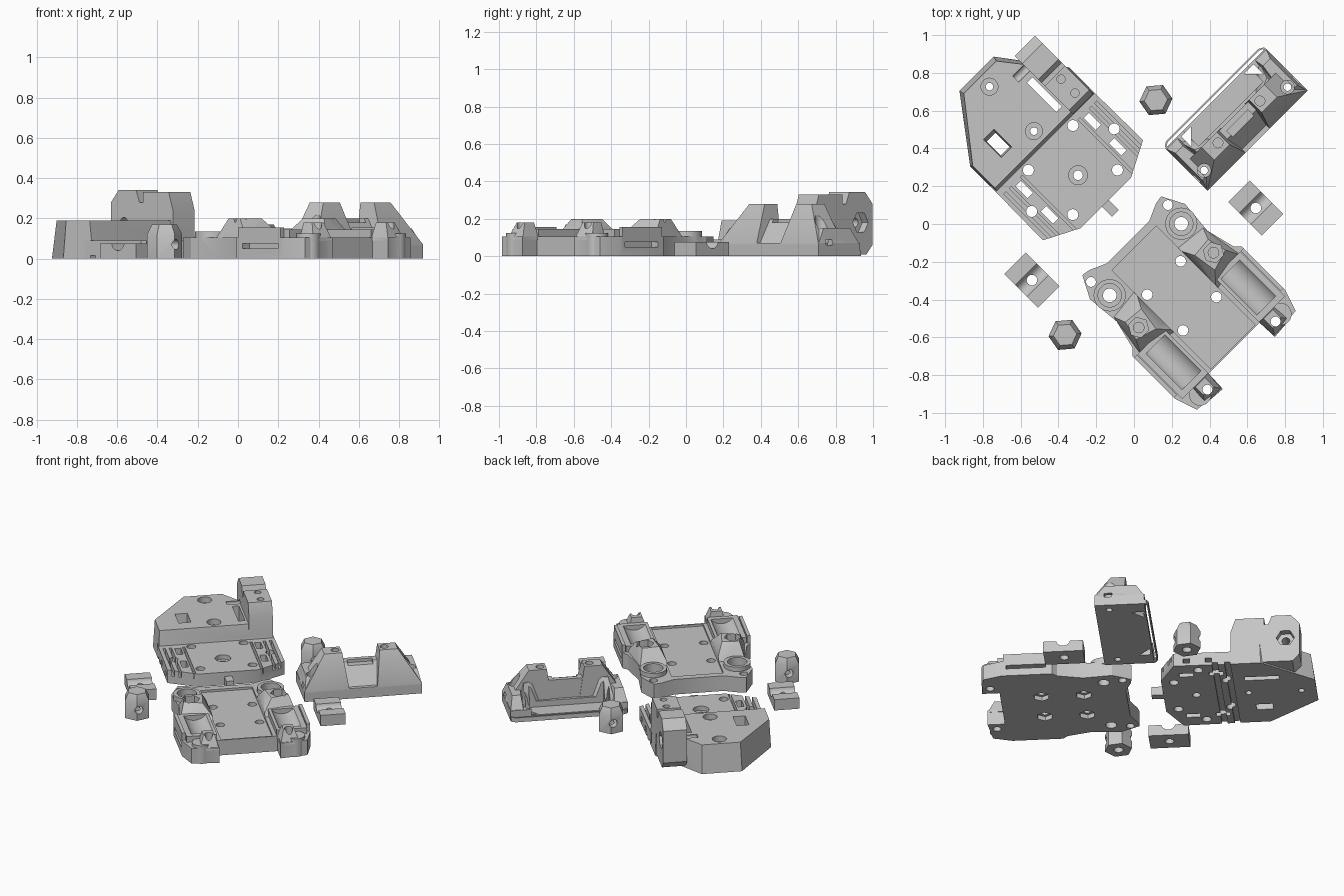
import bpy, bmesh, math
from mathutils import Matrix, Vector

if "Cube" in bpy.data.objects:
    bpy.data.objects.remove(bpy.data.objects["Cube"])

grey = bpy.data.materials.new("printed_grey")
grey.diffuse_color = (0.56, 0.56, 0.56, 1)
grey.use_nodes = True
grey.node_tree.nodes["Principled BSDF"].inputs["Base Color"].default_value = grey.diffuse_color
TURN = Matrix.Rotation(math.radians(45), 4, 'Z')   # all parts lie diagonally


def to_object(bm, name="piece"):
    bmesh.ops.recalc_face_normals(bm, faces=bm.faces)
    me = bpy.data.meshes.new(name)
    bm.to_mesh(me)
    bm.free()
    ob = bpy.data.objects.new(name, me)
    bpy.context.collection.objects.link(ob)
    return ob


def hull(pts):
    bm = bmesh.new()
    for p in pts:
        bm.verts.new(p)
    bmesh.ops.convex_hull(bm, input=bm.verts[:])
    bmesh.ops.dissolve_limit(bm, angle_limit=0.01, verts=bm.verts[:], edges=bm.edges[:])
    return to_object(bm)


def frustum(low, z0, high, z1):
    return hull([(x, y, z0) for x, y in low] + [(x, y, z1) for x, y in high])


def extrude(pts, offset):
    bm = bmesh.new()
    f = bm.faces.new([bm.verts.new(p) for p in pts])
    r = bmesh.ops.extrude_face_region(bm, geom=[f])
    bmesh.ops.translate(bm, verts=[v for v in r['geom'] if isinstance(v, bmesh.types.BMVert)],
                        vec=Vector(offset))
    return to_object(bm)


def prism(outline, z0, z1):
    return extrude([(x, y, z0) for x, y in outline], (0, 0, z1 - z0))


def box(x0, x1, y0, y1, z0, z1):
    return prism([(x0, y0), (x1, y0), (x1, y1), (x0, y1)], z0, z1)


def ngon(x, y, r, n=24, turn=0.0):
    return [(x + r * math.cos(turn + math.tau * i / n), y + r * math.sin(turn + math.tau * i / n))
            for i in range(n)]


def cyl(x, y, r, z0, z1, n=24):
    return prism(ngon(x, y, r, n), z0, z1)


def rod_x(y, z, r, x0, x1, n=24):
    return extrude([(x0, a, b) for a, b in ngon(y, z, r, n)], (x1 - x0, 0, 0))


def rod_y(x, z, r, y0, y1, n=24):
    return extrude([(a, y0, b) for a, b in ngon(x, z, r, n)], (0, y1 - y0, 0))


def mirrored(c, half):
    """Closed outline from a right half listed as (offset, y), mirrored about x = c."""
    return [(c + d, y) for d, y in half] + [(c - d, y) for d, y in reversed(half)]


def boolean(ob, tool, op):
    m = ob.modifiers.new("b", 'BOOLEAN')
    m.operation, m.object, m.solver = op, tool, 'EXACT'
    dg = bpy.context.evaluated_depsgraph_get()
    me = bpy.data.meshes.new_from_object(ob.evaluated_get(dg))
    ob.modifiers.clear()
    ob.data = me
    bpy.data.objects.remove(tool)


def part(name, solids, cuts=()):
    ob = solids[0]
    for s in solids[1:]:
        boolean(ob, s, 'UNION')
    for c in cuts:
        boolean(ob, c, 'DIFFERENCE')
    ob.name = ob.data.name = name
    ob.data.transform(TURN)
    ob.data.materials.clear()
    ob.data.materials.append(grey)
    bpy.ops.object.select_all(action='DESELECT')
    ob.select_set(True)
    bpy.context.view_layer.objects.active = ob
    bpy.ops.object.shade_smooth_by_angle(angle=math.radians(30))


# Carriage: low plate, raised body, side tower, front tab
c = -0.027
solids = [
    prism(mirrored(c, [(.19, .185), (.375, .28), (.37, .68)]), 0, .09),
    frustum(mirrored(c, [(.37, .62), (.37, .83), (.128, 1.152)]), 0,
            mirrored(c, [(.36, .655), (.36, .82), (.122, 1.125)]), .19),
    extrude([(.183, y, z) for y, z in [(.64, .01), (1.03, .01), (1.075, .06), (1.075, .28),
             (1.02, .342), (.90, .342), (.875, .28), (.85, .28), (.85, .33), (.67, .33), (.64, .24)]],
            (.152, 0, 0)),
    box(-.055, -.005, .11, .25, .0, .06),
]
cuts = [cyl(c, .392, .05, .06, .2), cyl(c, .392, .025, -.1, .2),
        box(.128, .17, .71, .93, -.1, .4),
        hull([(x, y, z) for x, y, z in [(-.24, .76, -.1), (-.18, .76, -.1), (-.24, .85, -.1),
              (-.18, .85, -.1), (-.25, .74, .3), (-.165, .74, .3), (-.25, .89, .3), (-.165, .89, .3)]]),
        rod_x(.985, .18, .058, .29, .4, 6), rod_x(.985, .18, .025, .1, .4),
        cyl(.269, .711, .022, .2, .4), cyl(.269, .815, .022, .2, .4)]
for y in (1.055, .722):                                     # body screw wells
    cuts += [cyl(c, y, .045, .15, .3), cyl(c, y, .02, -.1, .3)]
for s in (-1, 1):
    cuts += [cyl(c + s * .167, y, .029, -.1, .12) for y in (.264, .597)]
    cuts += [cyl(c + s * .309, .43, .029, -.1, .2)]
    cuts += [box(c + s * .255 - .02, c + s * .255 + .02, y - .045, y + .045, -.1, .12) for y in (.35, .54)]
    cuts += [box(c + s * d - .008, c + s * d + .008, .2, .6, .05, .2) for d in (.215, .30, .34)]
    cuts += [box(c + s * .35 - .05, c + s * .35 + .05, y - .02, y + .02, .02, .05) for y in (.36, .5)]
for y in (.54, .62):                                        # underside belt channels
    cuts.append(box(-.6, .6, y - .018, y + .018, -.1, .015))
part("carriage", solids, cuts)

# Duct bracket: twin-peaked front wall, open back, thin bowed rim
c = 0.775
solids = [box(.40, 1.15, -.15, .165, 0, .07),
          frustum(mirrored(c, [(.18, -.14), (.18, .03)]), .05, mirrored(c, [(.16, -.03), (.16, .03)]), .2)]
cuts = [box(c - .08, c + .08, -.3, .0, .18, .4)]
for s in (-1, 1):
    f = lambda pts: [(c + s * d, y) for d, y in pts]
    solids += [frustum(f([(.375, -.15), (.09, -.15), (.09, .035), (.375, .035)]), .07,
                       f([(.235, -.06), (.12, -.06), (.12, .035), (.235, .035)]), .28),
               frustum(f([(.375, -.15), (.28, -.15), (.29, .165), (.375, .165)]), .06,
                       f([(.355, -.09), (.27, -.09), (.30, .11), (.355, .11)]), .15),
               frustum(f([(.30, .02), (.15, .02), (.30, .14)]), .06,
                       f([(.27, .02), (.2, .02), (.27, .05)]), .2)]
    cuts += [cyl(c + s * .157, -.011, .026, .15, .4),
             cyl(c + s * .312, -.062, .036, .07, .4), cyl(c + s * .312, -.062, .02, -.1, .4),
             prism(f([(.27, .075), (.27, .15), (.20, .15)]), -.1, .4),
             box(c + s * .375 - .04, c + s * .375 + .04, -.09, -.04, .06, .09)]
cuts.append(box(c - .24, c + .24, .05, .3, .03, .3))
part("duct_bracket", solids, cuts)
part("bracket_rim", [prism([(.405, .15), (.405, .175), (.43, .19), (1.12, .19), (1.148, .175), (1.148, .15),
                            (1.138, .15), (1.138, .172), (1.118, .18), (.432, .18), (.415, .172), (.415, .15)],
                           0, .03)])

# Mounting tray: plate with two side pods, ears and corner clips
c = -0.09
solids = [prism(mirrored(c, [(.195, -.84), (.195, -.95), (.37, -.93), (.41, -.81), (.41, -.49), (.38, -.46),
                             (.34, -.30), (.356, -.116), (.295, .002), (.25, -.005), (.16, -.045)]), 0, .105)]
cuts = [box(c - .165, c + .165, -.83, -.09, .09, .3)]
for s in (-1, 1):
    f = lambda pts: [(c + s * d, y) for d, y in pts]
    g = lambda d0, d1: sorted((c + s * d0, c + s * d1))
    solids += [
        frustum(f([(.15, -.25), (.335, -.27), (.375, -.52), (.145, -.56)]), .10,
                f([(.2, -.345), (.31, -.335), (.335, -.44), (.22, -.475)]), .2),
        box(*g(.19, .385), -.835, -.5, .09, .145),
        box(*g(.388, .41), -.80, -.5, .09, .155),
        frustum(f([(.195, -.95), (.19, -.83), (.31, -.83), (.32, -.94)]), .09,
                f([(.22, -.91), (.22, -.84), (.29, -.84), (.29, -.9)]), .18),
        cyl(c + s * .30, -.885, .06, .0, .125),
        cyl(c + s * .268, -.176, .085, .09, .135, 32)]
    cuts += [
        cyl(c + s * .268, -.176, .062, .07, .3), cyl(c + s * .268, -.176, .036, -.1, .3),
        cyl(c + s * .288, -.056, .026, -.1, .3), cyl(c + s * .255, -.895, .026, -.1, .3),
        prism(ngon(c + s * .28, -.405, .055, 6), .14, .3), cyl(c + s * .28, -.405, .028, .04, .3),
        rod_y(c + s * .28, .2, .09, -.80, -.53, 32),
        box(*g(.36, .5), -.78, -.53, .05, .075)]
    for y in (-.314, -.582):                                # plate holes with nut pockets below
        cuts += [cyl(c + s * .125, y, .028, -.1, .3), prism(ngon(c + s * .125, y, .052, 6), -.1, .03)]
part("mounting_tray", solids, cuts)

# Spacers: hexagonal blocks with a cross hole
for i, (x, y) in enumerate([(.546, .382), (-.673, -.157)]):
    part(f"hex_spacer_{i + 1}",
         [prism(ngon(x, y, .088, 6, .35), 0, .12),
          frustum(ngon(x, y, .088, 6, .35), .12, ngon(x, y, .062, 6, .35), .17)],
         [rod_y(x, .07, .026, y - .2, y + .2), cyl(x, y, .03, -.1, .05)])

# Belt clips: small grooved plates with a centre hole
for i, (x, y) in enumerate([(-.592, .172), (.516, -.396)]):
    part(f"belt_clip_{i + 1}", [box(x - .08, x + .08, y - .126, y + .126, 0, .075)],
         [rod_x(y, .085, .045, x - .2, x + .2), cyl(x, y, .028, -.1, .3)])
